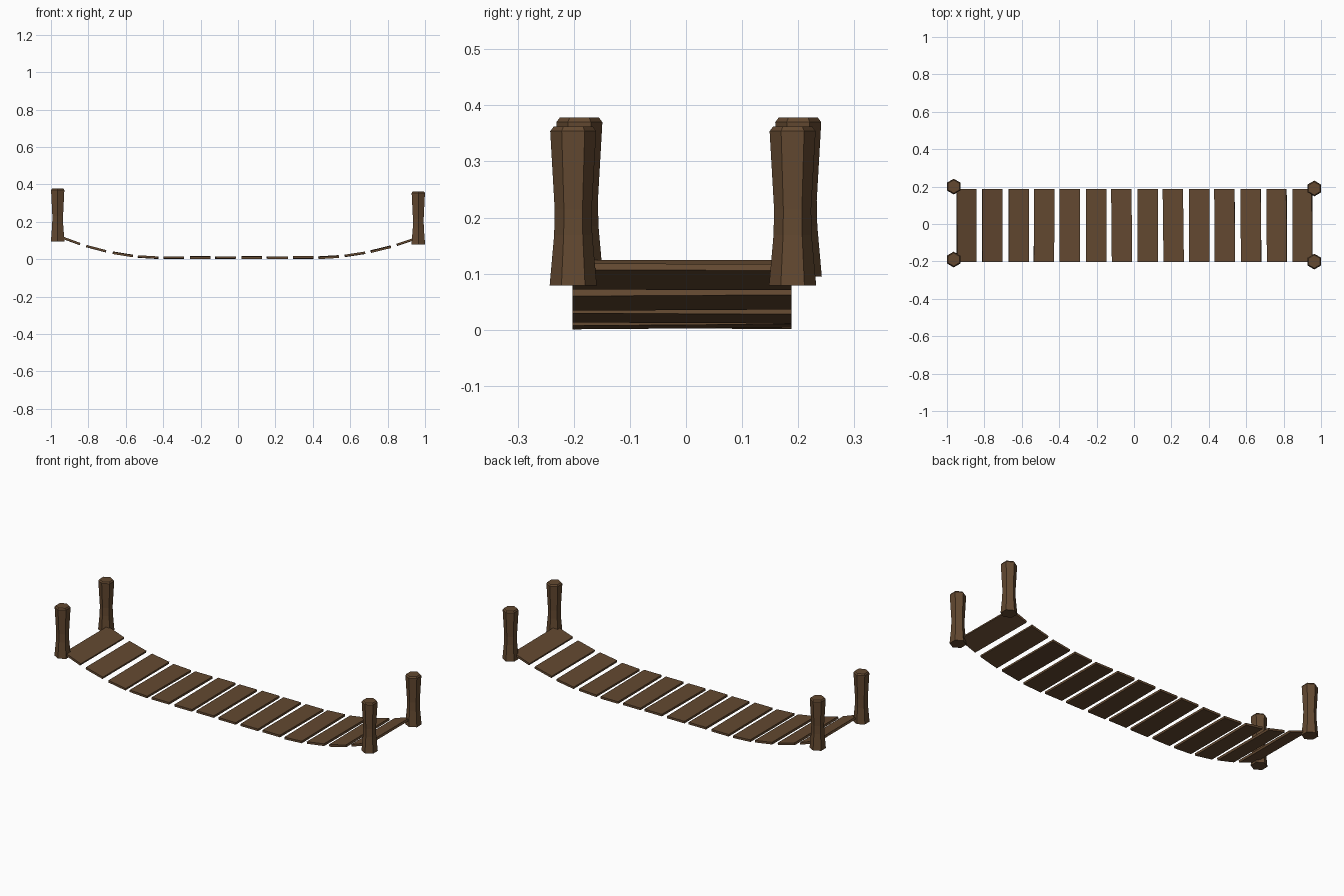
import bpy, bmesh, math, random
from mathutils import Matrix, Vector

random.seed(4)
if "Cube" in bpy.data.objects:
    bpy.data.objects.remove(bpy.data.objects["Cube"], do_unlink=True)

# Single wood colour
wood = bpy.data.materials.new("brown_wood")
wood.use_nodes = True
wood.diffuse_color = (0.125, 0.066, 0.03, 1)
wood.node_tree.nodes["Principled BSDF"].inputs["Base Color"].default_value = wood.diffuse_color


def add_object(name, bm):
    bmesh.ops.recalc_face_normals(bm, faces=bm.faces)
    mesh = bpy.data.meshes.new(name)
    bm.to_mesh(mesh)
    bm.free()
    mesh.materials.append(wood)
    obj = bpy.data.objects.new(name, mesh)
    bpy.context.collection.objects.link(obj)
    return obj


# Hexagonal post: (radius, height) rings with a narrow waist and chamfered top
POST_PROFILE = [(0.042, 0), (0.034, 0.09), (0.033, 0.135), (0.041, 0.275), (0.035, 0.283)]


def add_post(name, x, y, z):
    bm = bmesh.new()
    rings = []
    for radius, height in POST_PROFILE:
        angles = [math.pi / 2 + i * math.tau / 6 for i in range(6)]
        rings.append([bm.verts.new((radius * math.cos(a), radius * math.sin(a), height)) for a in angles])
    for low, high in zip(rings, rings[1:]):
        for i in range(6):
            j = (i + 1) % 6
            bm.faces.new((low[i], low[j], high[j], high[i]))
    bm.faces.new(rings[0])
    bm.faces.new(rings[-1])
    add_object(name, bm).location = (x, y, z)


add_post("post_right_front", -0.964, -0.19, 0.095)
add_post("post_right_back", -0.964, 0.2, 0.095)
add_post("post_left_front", 0.964, -0.201, 0.079)
add_post("post_left_back", 0.964, 0.19, 0.079)

# Planks hang along a curve that is flat in the middle and rises at both ends
PLANKS, WIDTH, LENGTH, THICK = 14, 0.109, 0.39, 0.012
for i in range(PLANKS):
    x = 0.003 + (i - (PLANKS - 1) / 2) * 0.138
    rise = 0.37 if x < 0 else 0.34
    out = max(0, abs(x) - 0.4)
    slope = math.copysign(2 * rise * out, x)
    bm = bmesh.new()
    bmesh.ops.create_cube(bm, size=1)
    bmesh.ops.scale(bm, vec=Vector((WIDTH, LENGTH, THICK)), verts=bm.verts)
    # Slightly uneven hand-cut ends
    for side in (-1, 1):
        shift = random.uniform(-0.003, 0.003)
        for v in bm.verts:
            if v.co.y * side > 0:
                v.co.x += shift
    roll = random.uniform(-0.009, 0.009)
    turn = Matrix.Rotation(-math.atan(slope), 4, "Y") @ Matrix.Rotation(roll, 4, "X")
    bm.transform(turn)
    plank = add_object(f"plank_{i + 1}", bm)
    plank.location = (x, -0.007, 0.009 + rise * out ** 2)
